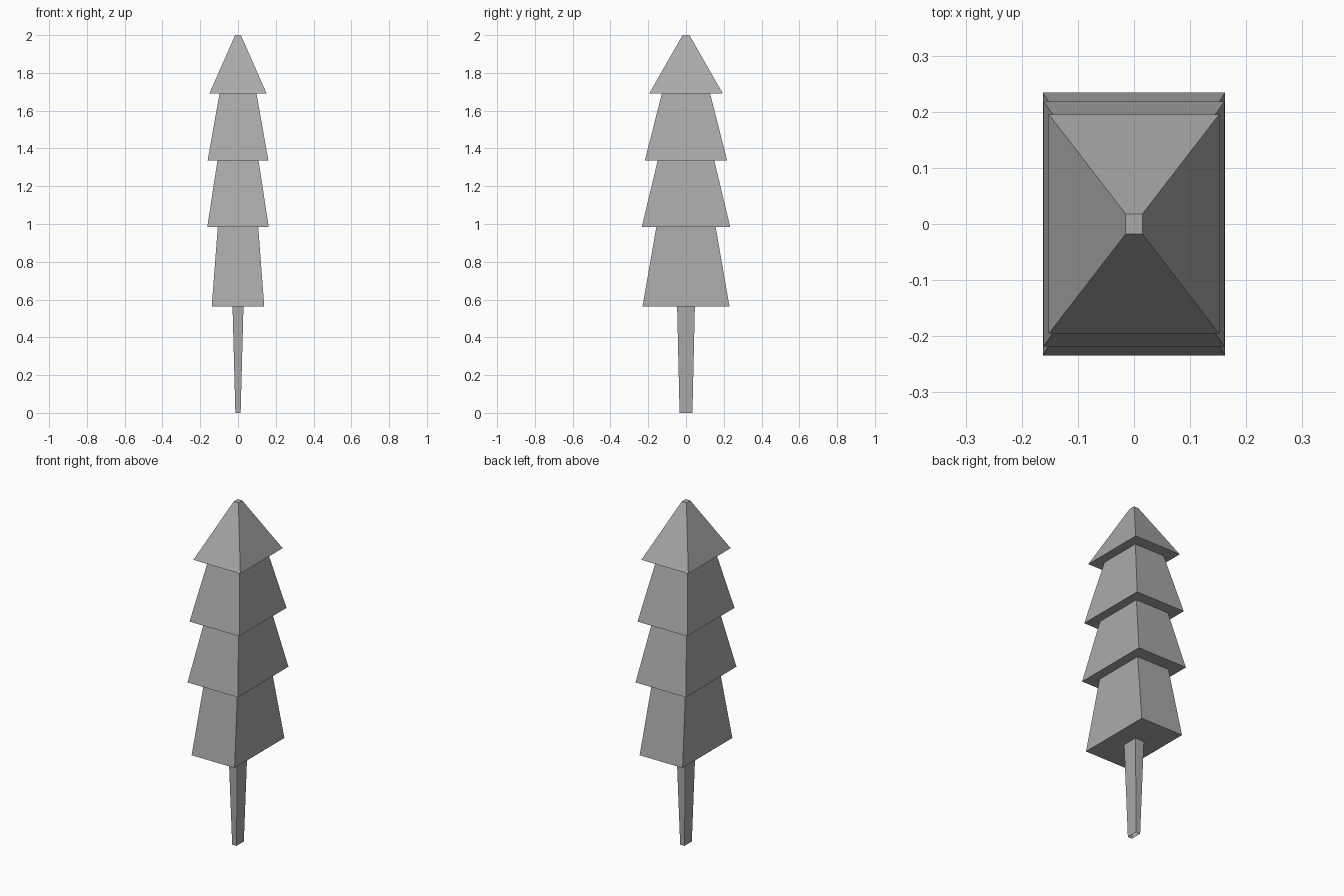
import bpy
import bmesh

cube = bpy.data.objects.get("Cube")
if cube:
    bpy.data.objects.remove(cube, do_unlink=True)

grey = bpy.data.materials.new("plain_grey")
grey.use_nodes = True
colour = (0.4, 0.4, 0.4, 1)
grey.diffuse_color = colour
grey.node_tree.nodes["Principled BSDF"].inputs["Base Color"].default_value = colour


def loft(name, sections, cap_top=False):
    """Bridge a stack of rectangles given as (half width, half depth, height)."""
    bm = bmesh.new()
    rings = []
    for hx, hy, z in sections:
        corners = ((-hx, -hy), (hx, -hy), (hx, hy), (-hx, hy))
        rings.append([bm.verts.new((x, y, z)) for x, y in corners])
    for low, high in zip(rings, rings[1:]):
        for i in range(4):
            j = (i + 1) % 4
            bm.faces.new((low[i], low[j], high[j], high[i]))
    if cap_top:
        bm.faces.new(rings[-1])
    mesh = bpy.data.meshes.new(name)
    bm.to_mesh(mesh)
    bm.free()
    mesh.materials.append(grey)
    obj = bpy.data.objects.new(name, mesh)
    bpy.context.collection.objects.link(obj)
    return obj


# Tapered trunk, open at the foot
trunk_top = (0.029, 0.047, 0.564)
loft("trunk", [(0.014, 0.034, 0), trunk_top])

# Foliage tiers: wide skirt, then narrow neck, from the lowest up
tiers = [
    ((0.139, 0.23, 0.564), (0.107, 0.157, 0.985)),
    ((0.1625, 0.234, 0.985), (0.109, 0.15, 1.335)),
    ((0.161, 0.218, 1.335), (0.098, 0.128, 1.69)),
    ((0.152, 0.1955, 1.69), (0.015, 0.018, 2.0)),
]
neck = trunk_top
for name, (skirt, top) in zip(("lowest", "lower", "upper", "top"), tiers):
    # Underside ring runs from the part below out to the skirt
    loft(name + "_foliage_tier", [neck, skirt, top], cap_top=(name == "top"))
    neck = top
